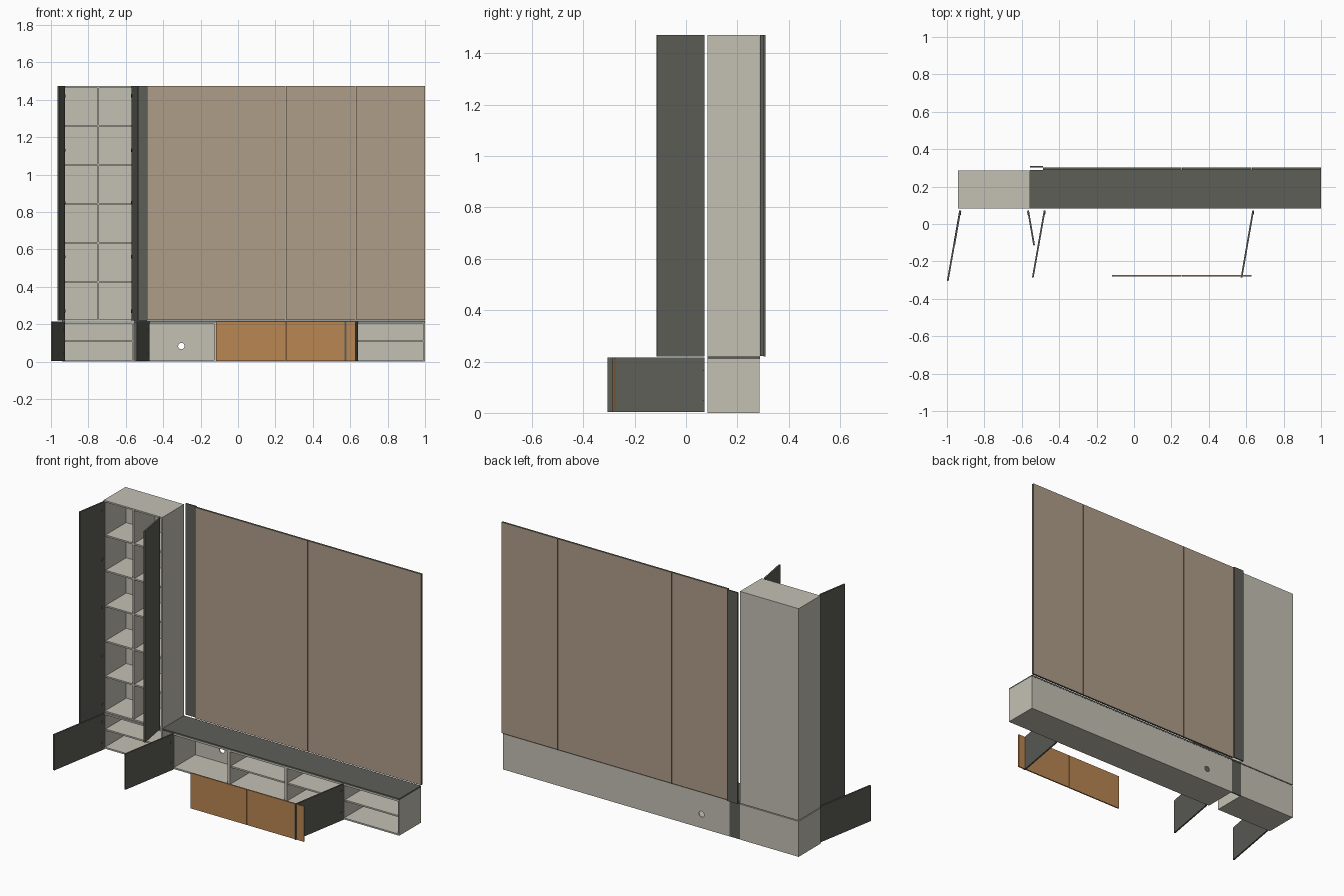
import bpy, bmesh, math
from mathutils import Matrix, Vector

if "Cube" in bpy.data.objects:
    bpy.data.objects.remove(bpy.data.objects["Cube"])


def material(name, rgb):
    m = bpy.data.materials.new(name)
    lin = [((c / 255 + 0.055) / 1.055) ** 2.4 for c in rgb]
    m.diffuse_color = (*lin, 1)
    m.use_nodes = True
    m.node_tree.nodes["Principled BSDF"].inputs["Base Color"].default_value = m.diffuse_color
    return m


BEIGE = material("warm_grey_board", (196, 192, 180))
CHARCOAL = material("charcoal", (94, 95, 88))
TAUPE = material("taupe_panel", (175, 158, 137))
WOOD = material("orange_wood", (186, 134, 82))


def add_box(bm, x0, x1, y0, y1, z0, z1):
    mat = Matrix.Translation(((x0 + x1) / 2, (y0 + y1) / 2, (z0 + z1) / 2))
    mat = mat @ Matrix.Diagonal((x1 - x0, y1 - y0, z1 - z0, 1))
    bmesh.ops.create_cube(bm, size=1, matrix=mat)


def finish(bm, name, *mats):
    me = bpy.data.meshes.new(name)
    bm.to_mesh(me)
    bm.free()
    for m in mats:
        me.materials.append(m)
    ob = bpy.data.objects.new(name, me)
    bpy.context.collection.objects.link(ob)
    return ob


def box(name, mat, *dims):
    bm = bmesh.new()
    add_box(bm, *dims)
    return finish(bm, name, mat)


T = 0.009             # board thickness
Y0, Y1 = 0.083, 0.287  # cabinet front and back
LOW, TOP = 0.21, 1.472


def carcass(name, x0, x1, z0, z1, shelves=(), divider=None):
    """Open-fronted cabinet; the back board is a separate object."""
    bm = bmesh.new()
    add_box(bm, x0, x0 + T, Y0, Y1, z0, z1)
    add_box(bm, x1 - T, x1, Y0, Y1, z0, z1)
    add_box(bm, x0 + T, x1 - T, Y0, Y1, z0, z0 + T)
    add_box(bm, x0 + T, x1 - T, Y0, Y1, z1 - T, z1)
    if divider is not None:
        add_box(bm, divider - T / 2, divider + T / 2, Y0 + 0.004, Y1 - 0.005, z0 + T, z1 - T)
    for z in shelves:
        add_box(bm, x0 + T, x1 - T, Y0 + 0.006, Y1 - 0.005, z - T / 2, z + T / 2)
    finish(bm, name, BEIGE)
    return box(name + "_back", BEIGE, x0 + T, x1 - T, Y1 - 0.005, Y1, z0 + T, z1 - T)


# Tall bookcase and the low cabinet under it
carcass("tall_cabinet", -0.94, -0.555, 0.215, TOP,
        [0.425 + 0.209 * i for i in range(5)], -0.748)
carcass("low_cabinet_left", -0.94, -0.555, 0, LOW, [0.11])

# Row of low cabinets; the first has a cable hole and no shelf
X = [-0.487, -0.118, 0.255, 0.63, 1.0]
for i in range(4):
    back = carcass(f"low_cabinet_{i + 1}", X[i], X[i + 1], 0, LOW, [0.11] if i else [])
    if i == 0:
        bpy.ops.mesh.primitive_cylinder_add(vertices=24, radius=0.017, depth=0.1,
                                            location=(-0.303, Y1, 0.083),
                                            rotation=(math.pi / 2, 0, 0))
        cutter = bpy.context.object
        cutter.name = "cable_hole_cutter"
        bpy.context.view_layer.objects.active = back
        mod = back.modifiers.new("cable_hole", 'BOOLEAN')
        mod.operation = 'DIFFERENCE'
        mod.solver = 'EXACT'
        mod.object = cutter
        bpy.ops.object.modifier_apply(modifier=mod.name)
        bpy.data.objects.remove(cutter, do_unlink=True)

# Worktop and the filler strips between the two blocks
box("worktop", CHARCOAL, -0.555, 1.0, Y0, 0.288, LOW, 0.219)
box("wall_filler_strip", CHARCOAL, -0.555, -0.487, 0.302, 0.309, 0.219, TOP)
box("low_filler_strip", CHARCOAL, -0.555, -0.487, 0.279, 0.286, 0, LOW)

# Wall panels: taupe faces, charcoal edges
for i in range(4):
    bm = bmesh.new()
    add_box(bm, X[i] + 0.001, X[i + 1] - 0.0005, 0.289, 0.301, 0.221, TOP)
    bm.normal_update()
    for f in bm.faces:
        f.material_index = 0 if abs(f.normal.y) > 0.5 else 1
    finish(bm, f"wall_panel_{i + 1}", TAUPE, CHARCOAL)

# Pulled-out drawer fronts
for i in (1, 2):
    box(f"drawer_front_{i}", WOOD, X[i] + 0.001, X[i + 1] - 0.002, -0.28, -0.272, 0.003, 0.213)


def door(name, hinge_x, end_x, end_y, z0, z1, hinge_z, inner):
    """Open door from its hinge edge to its free edge, inner = side of the hinge cups."""
    start = Vector((hinge_x, 0.072, 0))
    run = Vector((end_x, end_y, 0)) - start
    place = Matrix.Translation(start) @ Matrix.Rotation(math.atan2(run.y, run.x), 4, 'Z')
    bm = bmesh.new()
    add_box(bm, 0, run.length, -0.0045, 0.0045, z0, z1)
    for z in hinge_z:
        spot = Matrix.Translation((0.013, inner * 0.005, z)) @ Matrix.Rotation(math.pi / 2, 4, 'X')
        bmesh.ops.create_cone(bm, cap_ends=True, segments=16, radius1=0.01,
                              radius2=0.01, depth=0.003, matrix=spot)
    bm.transform(place)
    finish(bm, name, CHARCOAL)


# Open doors
low_h, tall_h = (0.045, 0.17), (0.27, 0.56, 0.85, 1.13, 1.42)
door("tall_door_left", -0.929, -0.961, -0.114, 0.219, TOP, tall_h, 1)
door("tall_door_right", -0.566, -0.534, -0.114, 0.219, TOP, tall_h, -1)
door("low_door_left", -0.930, -0.996, -0.304, 0.003, 0.215, low_h, 1)
door("low_door_middle", -0.478, -0.541, -0.286, 0.003, 0.215, low_h, 1)
door("low_door_right", 0.637, 0.575, -0.286, 0.003, 0.215, low_h, 1)
